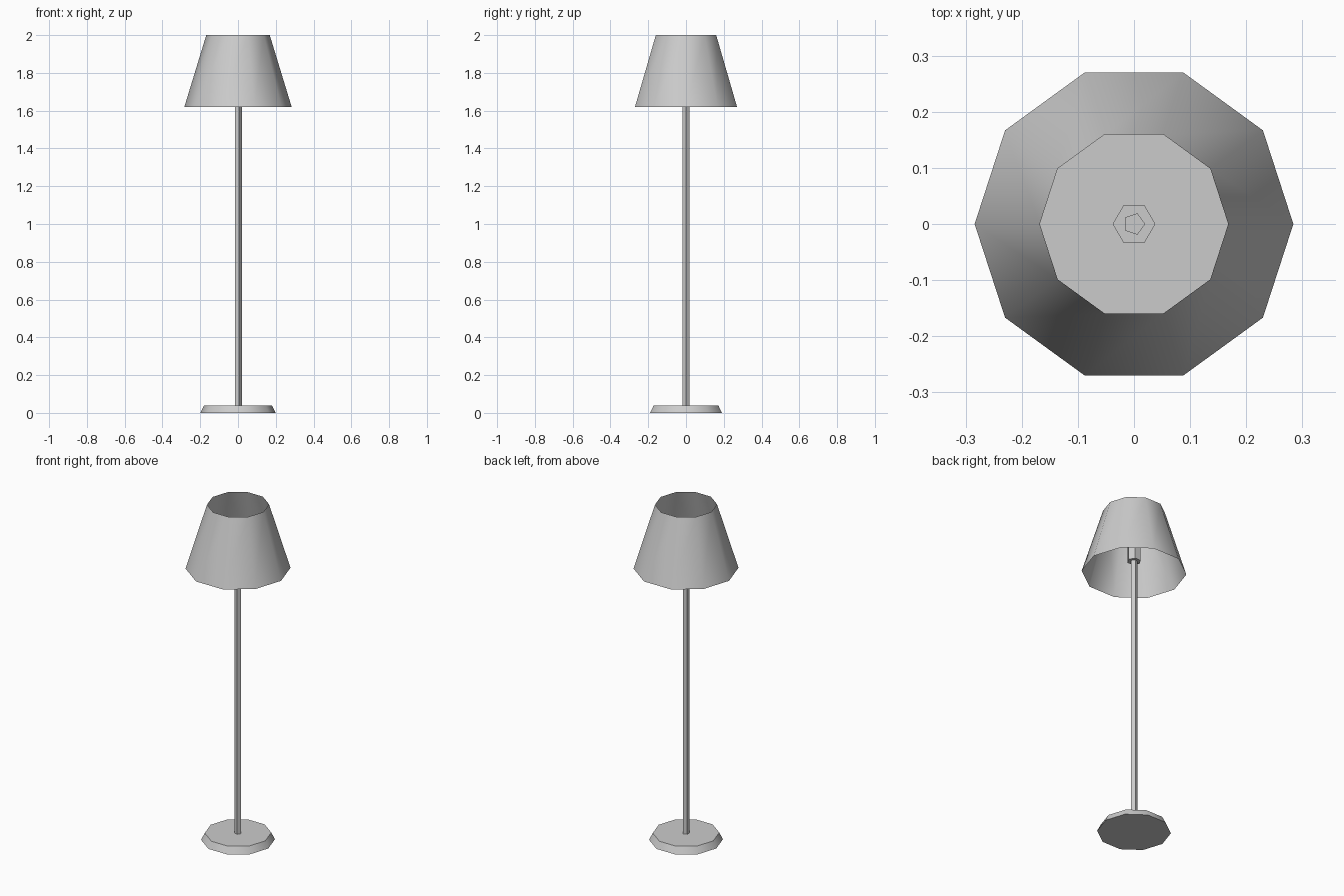
import bpy, bmesh
from math import cos, sin, tau, radians

if "Cube" in bpy.data.objects:
    bpy.data.objects.remove(bpy.data.objects["Cube"])


def frustum(name, sides, r0, z0, r1, z1, capped=True, smooth=True):
    """Faceted frustum about the z axis with its first corner on +x."""
    bm = bmesh.new()
    low, high = [
        [bm.verts.new((r * cos(tau * i / sides), r * sin(tau * i / sides), z))
         for i in range(sides)]
        for r, z in ((r0, z0), (r1, z1))
    ]
    for i in range(sides):
        j = (i + 1) % sides
        bm.faces.new((low[i], low[j], high[j], high[i]))
    if capped:
        bm.faces.new(low[::-1])
        bm.faces.new(high)
    mesh = bpy.data.meshes.new(name)
    bm.to_mesh(mesh)
    bm.free()
    obj = bpy.data.objects.new(name, mesh)
    bpy.context.collection.objects.link(obj)
    if smooth:
        bpy.ops.object.select_all(action='DESELECT')
        obj.select_set(True)
        bpy.context.view_layer.objects.active = obj
        bpy.ops.object.shade_smooth_by_angle(angle=radians(40))
    return obj


# Foot plate with sloped rim
frustum("base", 10, 0.20, 0.0, 0.18, 0.04)

# Thin pole running up through the socket
frustum("pole", 5, 0.02, 0.04, 0.02, 1.82, smooth=False)

# Bulb socket hidden inside the shade
frustum("socket", 6, 0.038, 1.69, 0.038, 1.81, smooth=False)

# Open tapered shade
frustum("shade", 10, 0.284, 1.62, 0.168, 2.0, capped=False)
